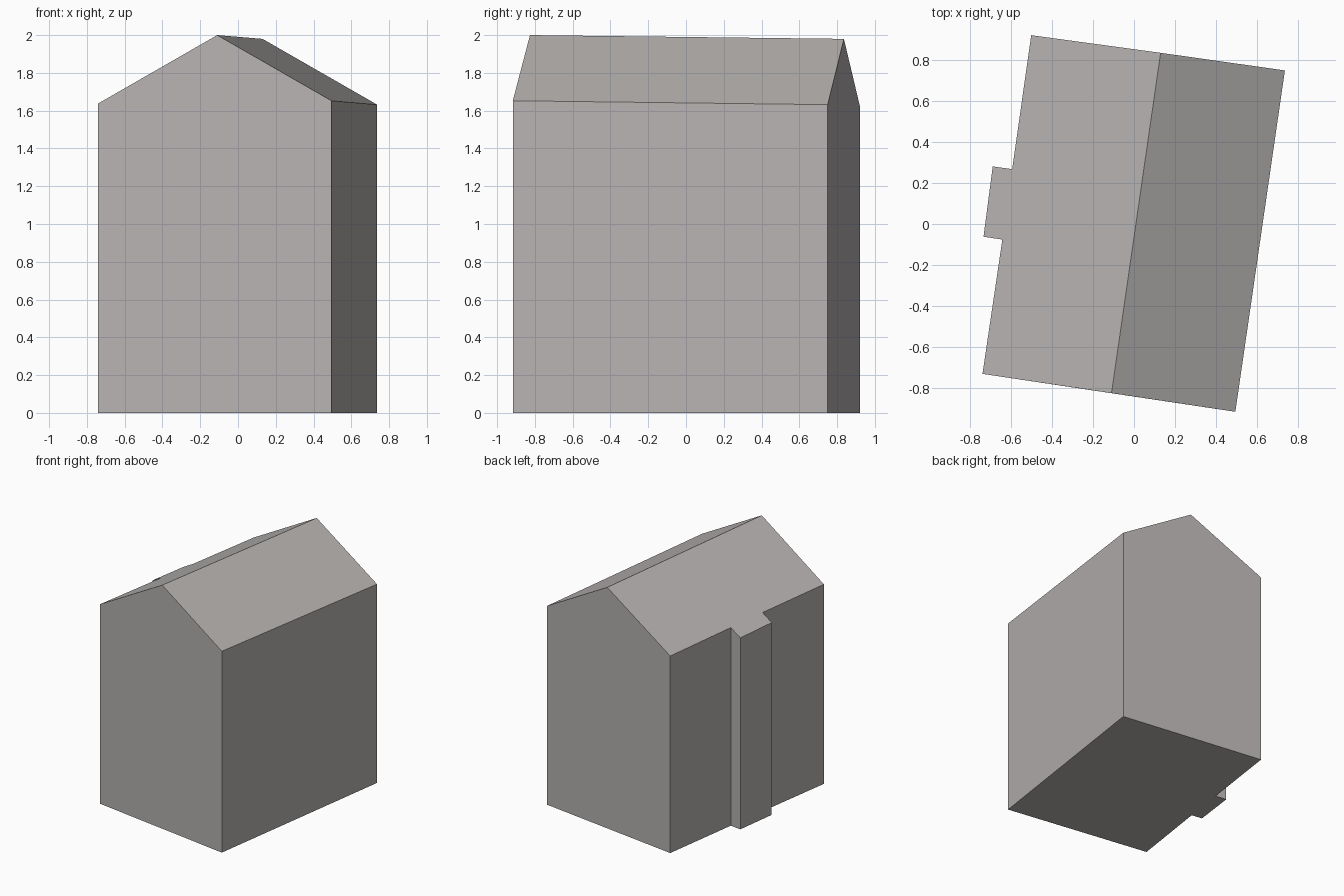
import bpy
import bmesh
from mathutils import Vector

if "Cube" in bpy.data.objects:
    bpy.data.objects.remove(bpy.data.objects["Cube"])

# Footprint, counter-clockwise from the front-left corner, with the chimney bump on the left
footprint = [(-0.74, -0.732), (0.495, -0.917), (0.737, 0.75), (-0.502, 0.922),
             (-0.595, 0.268), (-0.69, 0.281), (-0.735, -0.062), (-0.643, -0.076)]
ridge_front, ridge_back = Vector((-0.11, -0.826)), Vector((0.13, 0.836))
ridge_dir = (ridge_back - ridge_front).normalized()
ridge_len = (ridge_back - ridge_front).length
PITCH, RIDGE_Z, RIDGE_DROP = 0.568, 2.0, 0.02


def roof_z(p):
    """Height of the gable roof above a plan point."""
    d = Vector(p) - ridge_front
    along = d.dot(ridge_dir)
    across = abs(d.x * ridge_dir.y - d.y * ridge_dir.x)
    return RIDGE_Z - RIDGE_DROP * along / ridge_len - PITCH * across


bm = bmesh.new()
low = [bm.verts.new((x, y, 0)) for x, y in footprint]
top = [bm.verts.new((x, y, roof_z((x, y)))) for x, y in footprint]
rf, rb = (bm.verts.new((p.x, p.y, roof_z(p))) for p in (ridge_front, ridge_back))

# Walls, with the ridge ends making the two gables
n = len(footprint)
peaks = {0: [rf], 2: [rb]}
for i in range(n):
    j = (i + 1) % n
    bm.faces.new([low[i], low[j], top[j]] + peaks.get(i, []) + [top[i]])

# Base and the two roof slopes; the left slope runs on over the bump
bm.faces.new(low[::-1])
bm.faces.new([rf, top[1], top[2], rb])
bm.faces.new([rf, rb] + top[3:] + [top[0]])
bmesh.ops.recalc_face_normals(bm, faces=bm.faces[:])

mesh = bpy.data.meshes.new("house")
bm.to_mesh(mesh)
bm.free()
house = bpy.data.objects.new("house", mesh)
bpy.context.collection.objects.link(house)

# Single warm grey
grey = bpy.data.materials.new("warm grey")
grey.diffuse_color = (0.47, 0.45, 0.44, 1)
grey.use_nodes = True
grey.node_tree.nodes["Principled BSDF"].inputs["Base Color"].default_value = grey.diffuse_color
mesh.materials.append(grey)
